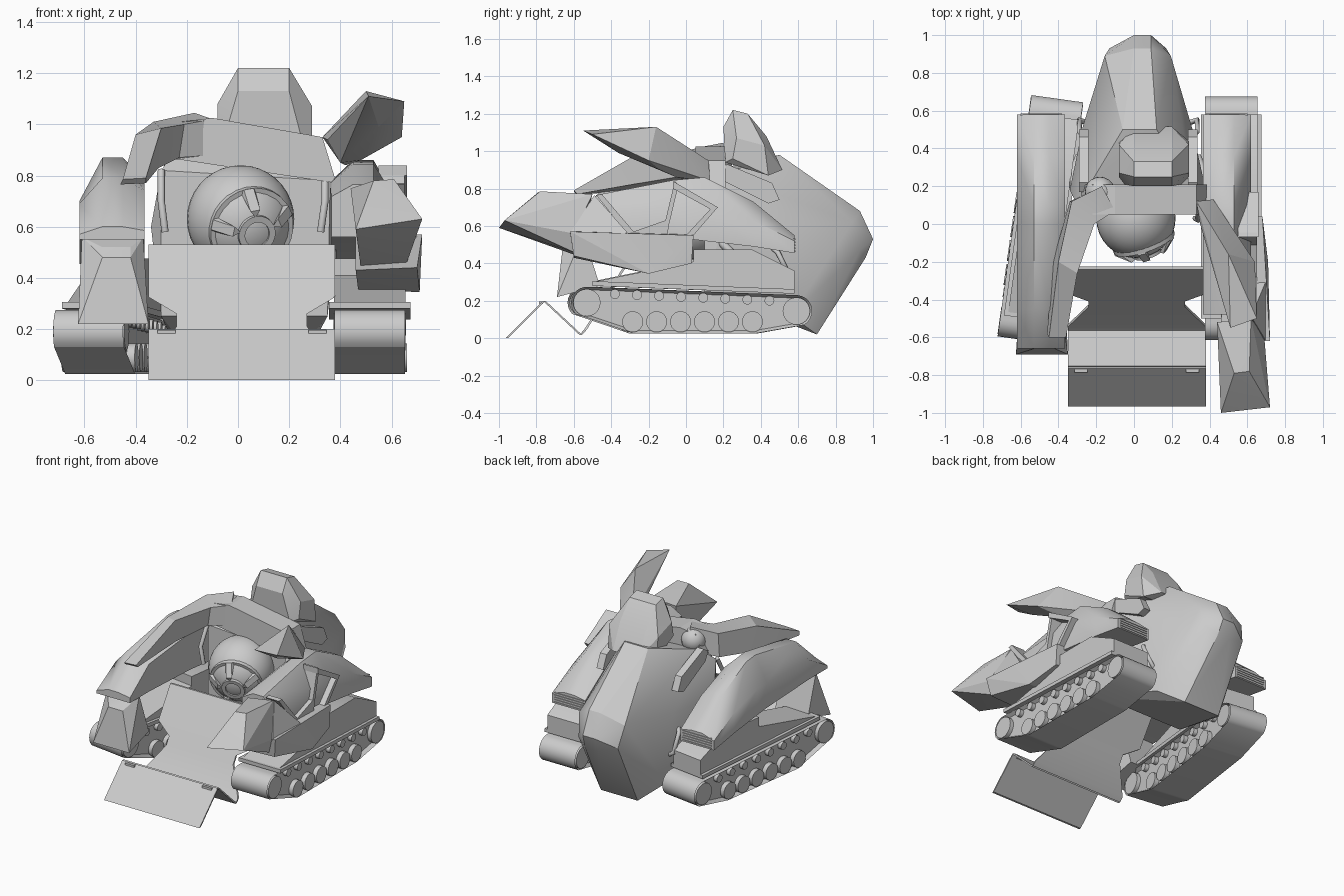
import bpy, bmesh
from math import sin, cos, pi, radians
from mathutils import Matrix, Vector

if "Cube" in bpy.data.objects:
    bpy.data.objects.remove(bpy.data.objects["Cube"])

def finish(name, bm, mat=None, angle=30):
    if mat:
        bm.transform(mat)
    bmesh.ops.recalc_face_normals(bm, faces=bm.faces)
    me = bpy.data.meshes.new(name)
    bm.to_mesh(me)
    bm.free()
    ob = bpy.data.objects.new(name, me)
    bpy.context.collection.objects.link(ob)
    bpy.ops.object.select_all(action='DESELECT')
    ob.select_set(True)
    bpy.context.view_layer.objects.active = ob
    bpy.ops.object.shade_smooth_by_angle(angle=radians(angle))
    return ob

def hull(name, pts, angle=15, mat=None):
    bm = bmesh.new()
    vs = [bm.verts.new(p) for p in pts]
    bmesh.ops.convex_hull(bm, input=vs)
    junk = [v for v in bm.verts if not v.link_faces]
    bmesh.ops.delete(bm, geom=junk, context='VERTS')
    bmesh.ops.dissolve_limit(bm, angle_limit=0.03, verts=bm.verts, edges=bm.edges)
    return finish(name, bm, mat, angle)

def loft(name, sections, mat=None, angle=20, closed=False):
    bm = bmesh.new()
    rows = [[bm.verts.new(p) for p in s] for s in sections]
    n = len(rows[0])
    for a, b in zip(rows, rows[1:] + (rows[:1] if closed else [])):
        for i in range(n):
            bm.faces.new((a[i], a[(i+1) % n], b[(i+1) % n], b[i]))
    if not closed:
        bm.faces.new(rows[0])
        bm.faces.new(rows[-1])
    return finish(name, bm, mat, angle)

def prism(name, yz, x0, x1, mat=None, recess=0):
    bm = bmesh.new()
    a, b = [[bm.verts.new((x, y, z)) for y, z in yz] for x in (x0, x1)]
    n = len(yz)
    caps = [bm.faces.new(a), bm.faces.new(b)]
    for i in range(n):
        bm.faces.new((a[i], a[(i+1) % n], b[(i+1) % n], b[i]))
    bmesh.ops.recalc_face_normals(bm, faces=bm.faces)
    if recess:
        bmesh.ops.inset_individual(bm, faces=caps, thickness=0.016, depth=-recess)
    return finish(name, bm, mat)

def wheel(name, y, z, r, x0, x1, mat):
    circle = [(y + r*cos(2*pi*i/24), z + r*sin(2*pi*i/24)) for i in range(24)]
    return prism(name, circle, x0, x1, mat)

def box(name, size, mat):
    bm = bmesh.new()
    bmesh.ops.create_cube(bm, size=1, matrix=Matrix.Diagonal((*size, 1)))
    return finish(name, bm, mat)

def arc(cy, cz, r, a0, a1, n=9):
    return [(cy + r*cos(radians(a0+(a1-a0)*i/n)), cz + r*sin(radians(a0+(a1-a0)*i/n))) for i in range(n+1)]

def pipe(name, pts, r):
    cu = bpy.data.curves.new(name, 'CURVE')
    cu.dimensions = '3D'
    cu.bevel_depth, cu.bevel_resolution, cu.use_fill_caps = r, 2, True
    sp = cu.splines.new('POLY')
    sp.points.add(len(pts)-1)
    for p, c in zip(sp.points, pts):
        p.co = (*c, 1)
    bpy.context.collection.objects.link(bpy.data.objects.new(name, cu))

# Crawler tracks: right one straight, left one turned
def track(side, mat, fx0, fx1):
    belt = arc(-.53, .19, .085, 85, 225) + arc(-.27, .09, .066, 240, 270, 3) \
        + arc(.36, .09, .066, 270, 285, 3) + arc(.59, .145, .085, -60, 85)
    prism(side + "_track_belt", belt, -.138, .138, mat, .025)
    for y, z in ((-.53, .19), (.59, .145)):
        wheel(side + "_end_wheel", y, z, .073, -.14, .14, mat)
    for i in range(6):
        wheel(side + "_road_wheel", -.285 + .128*i, .088, .056, -.145, .145, mat)
    for i in range(8):
        wheel(side + "_return_roller", -.38 + .118*i, .236 - .005*i, .026, -.141, .141, mat)
    prism(side + "_fender_plate", [(-.5, .28), (-.5, .305), (.58, .262), (.58, .238)], fx0, fx1, mat)
    prism(side + "_fender_block", [(-.5, .30), (.04, .41), (.04, .475), (.35, .475), (.58, .36), (.58, .25)],
          fx0+.02, fx1-.02, mat)

track("right", Matrix.Translation((.515, 0, 0)), -.16, .16)
track("left", Matrix.Translation((-.5, -.005, 0)) @ Matrix.Rotation(radians(-8), 4, 'Z'), -.12, .15)

# Armoured rear shell with a narrow spine
hull("rear_shell", [
    (-.06, .50, .98), (.12, .50, .98), (.0, .93, .68), (.09, .93, .68),
    (0, 1, .53), (.09, 1, .53), (-.155, .89, .62), (.195, .89, .62), (0, .96, .43), (.1, .96, .43),
    (-.13, .93, .47), (.17, .93, .47),
    (-.24, .2, .91), (.31, .2, .88), (-.34, .18, .6), (.38, .18, .55), (-.27, .52, .6), (.31, .5, .6),
    (-.12, .7, .02), (.16, .7, .02), (-.24, .56, .12), (.28, .56, .12),
    (-.3, .1, .25), (.35, .1, .25), (-.3, .1, .82), (.36, .1, .78)], 24)
for s, x in ((-1, -.29), (1, .335)):
    hull("shell_side_panel", [(x+s*a, y, z) for a in (-.05, .0) for y, z in
         ((.17, .90), (.22, .93), (.46, .83), (.50, .74), (.44, .72), (.2, .84))])
    pipe("side_hose", [(x, .14, .56), (x+s*.03, .2, .5), (x+s*.03, .28, .42), (x, .36, .4)], .022)
    pipe("side_bracket", [(x-s*.05, .44, .5), (x, .49, .46), (x, .55, .34), (x-s*.06, .53, .3)], .014)

# Dorsal turret
hull("dorsal_turret", [
    (0, .20, 1.13), (.2, .20, 1.13), (0, .25, 1.22), (.2, .25, 1.22), (.0, .33, 1.2), (.2, .33, 1.2),
    (-.08, .27, 1.08), (.29, .27, 1.07), (-.08, .42, 1.03), (.29, .42, 1.03), (-.08, .25, .98), (.29, .25, .96),
    (0, .43, 1.08), (.2, .43, 1.08), (0, .515, .9), (.2, .515, .9), (-.08, .44, .88), (.29, .44, .87),
    (-.05, .21, .96), (.25, .21, .94)])

# Roof beam and the two arms leaving it
hull("roof_beam", [(x, y, z) for y in (.05, .21) for x, z in
     ((-.28, .87), (-.22, 1.01), (-.10, 1.025), (.33, .95), (.385, .77), (.3, .79))])
loft("left_roof_arm", [
    [(-.17, .2, 1.045), (-.10, .07, 1.02), (-.10, .07, .88), (-.17, .2, .88)],
    [(-.33, .12, 1.01), (-.21, .0, 1.0), (-.23, .0, .87), (-.34, .12, .85)],
    [(-.40, -.2, .96), (-.30, -.26, .985), (-.31, -.24, .83), (-.43, -.2, .80)],
    [(-.45, -.6, .785), (-.36, -.6, .79), (-.36, -.58, .77), (-.46, -.58, .765)]])
hull("right_roof_arm", [
    (.33, .12, .95), (.35, 0, .94), (.40, 0, .85), (.42, .13, .84), (.50, -.16, 1.13), (.51, -.55, 1.11),
    (.65, -.5, 1.09), (.55, -.36, .99), (.64, -.2, .95), (.55, -.14, .9), (.48, -.05, .86)])
bm = bmesh.new()
bmesh.ops.create_uvsphere(bm, u_segments=20, v_segments=12, radius=.08)
finish("shoulder_joint", bm, Matrix.Translation((-.18, .17, .95)))

# Long side pods with rear vents
def pod(side, s, rows):
    secs = [[(s*.62, y, b), (s*.62, y, m), (s*.53, y, t), (s*.45, y, t),
             (s*.365, y, m+(t-m)*.5), (s*.365, y, b)] for y, b, m, t in rows]
    loft(side + "_pod", secs, angle=40)
    for i in range(5):
        box(side + "_vent_slat", (.22, .02, .006), Matrix.Translation((s*.49, .575, .465 + .016*i)))

rows = [(.58, .455, .52, .55), (.36, .49, .63, .73), (.1, .52, .7, .86)]
pod("left", -1, rows + [(0, .53, .7, .87), (-.45, .55, .69, .79), (-.66, .55, .57, .60)])
pod("right", 1, rows + [(-.07, .54, .7, .845), (-.48, .56, .67, .765)])

# Front claws: left hangs down, right sticks out
hull("left_claw", [(-.625, -.69, .22), (-.35, -.69, .22), (-.53, -.66, .48), (-.42, -.66, .48), (-.53, -.62, .52),
     (-.42, -.62, .52), (-.61, -.55, .56), (-.37, -.55, .56), (-.61, -.46, .28), (-.36, -.46, .28)])
hull("right_claw", [(.46, -1, .59), (.72, -.97, .63), (.53, -.79, .78), (.61, -.78, .785), (.44, -.52, .75),
     (.62, -.5, .77), (.69, -.6, .56), (.48, -.58, .44), (.66, -.6, .46)])
# Right lower arm with its raised fins
hull("right_lower_arm", [(.46, -.6, .43), (.70, -.6, .44), (.47, -.2, .35), (.71, -.2, .345), (.47, .03, .41),
     (.68, .03, .40), (.47, .04, .56), (.68, .04, .55), (.46, -.62, .56), (.72, -.62, .57)])
hull("right_front_fin", [(.66, -.62, .56), (.70, -.62, .56), (.56, -.49, .765), (.62, -.49, .765),
     (.66, -.3, .55), (.70, -.3, .55)])
prism("right_fin_strip", [(-.31, .55), (-.48, .765), (-.45, .77), (-.28, .57), (-.11, .63), (-.06, .84),
                          (-.04, .82), (-.09, .61), (-.1, .55)], .55, .65)
prism("right_rear_fin", [(-.07, .84), (.17, .70), (.04, .55), (.0, .55), (.13, .69), (-.07, .80)], .55, .66)

# Folded front ramp with a waist
ramp = [(-.965, .0, 1), (-.765, .2, 1), (-.57, .018, 1), (-.545, .045, 1), (-.44, .21, .7), (-.41, .26, .7),
        (-.37, .325, 1), (-.24, .53, 1)]
loft("front_ramp", [[(.015-.365*w, y, z), (.015+.365*w, y, z),
     (.015+.365*w, y+.014, z), (.015-.365*w, y+.014, z)] for y, z, w in ramp])
for x in (-.28, .31):
    box("ramp_hinge", (.07, .02, .014), Matrix.Translation((x, -.775, .19)))

# Round core with collar, lens and blades
core = Vector((.01, .03, .63))
bm = bmesh.new()
bmesh.ops.create_uvsphere(bm, u_segments=32, v_segments=18, radius=.21)
finish("core_ball", bm, Matrix.Translation(core))
face = Vector((.3, -.88, -.28)).normalized()
turn = Matrix.Translation(core) @ face.to_track_quat('Z', 'Y').to_matrix().to_4x4()

def ring(name, r0, r1, z0, z1):
    loft(name, [[(r*cos(2*pi*i/28), r*sin(2*pi*i/28), z) for i in range(28)]
                for r, z in ((r0, z0), (r1, z0), (r1, z1), (r0, z1))], turn, closed=True)

ring("core_collar", .15, .17, .09, .145)
ring("core_lens", .05, .075, .18, .212)
for i in range(5):
    spin = turn @ Matrix.Rotation(2*pi*i/5 + .5, 4, 'Z')
    hull("core_blade", [(.16, -.03, .13), (.16, .03, .13), (.17, -.02, .15), (.17, .02, .15),
                        (.07, 0, .21), (.10, -.02, .215), (.10, .02, .215)], mat=spin)
# Struts beside the core
for x in (-.30, .34):
    pipe("cockpit_strut", [(x, .09, .82), (x, .02, .7), (x*.95, .03, .58)], .014)
